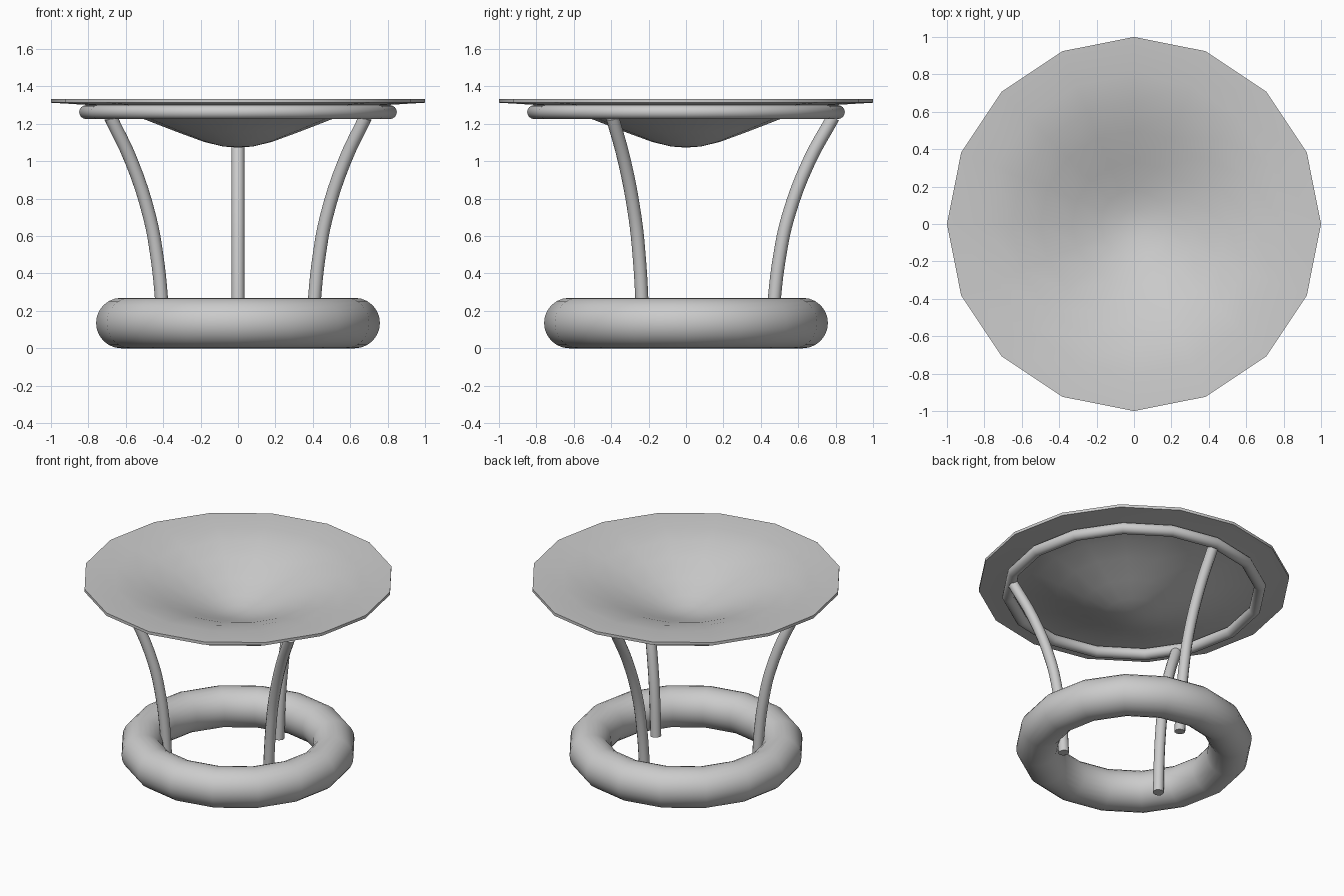
import bpy
import math

if "Cube" in bpy.data.objects:
    bpy.data.objects.remove(bpy.data.objects["Cube"])

SIDES = 16


def ring(name, major, minor, z):
    bpy.ops.mesh.primitive_torus_add(major_segments=SIDES, minor_segments=24,
                                     major_radius=major, minor_radius=minor,
                                     location=(0, 0, z))
    ob = bpy.context.object
    ob.name = name
    bpy.ops.object.shade_smooth()
    return ob


def lathe(name, profile):
    """Spin an (r, z) profile; the first and last points lie on the axis."""
    n = len(profile)
    verts, faces = [(0, 0, profile[0][1]), (0, 0, profile[-1][1])], []
    inner = profile[1:-1]
    m = len(inner)
    for i in range(SIDES):
        a = 2 * math.pi * i / SIDES
        verts += [(r * math.cos(a), r * math.sin(a), z) for r, z in inner]
    for i in range(SIDES):
        p, q = 2 + i * m, 2 + ((i + 1) % SIDES) * m
        faces.append((0, q, p))
        faces += [(p + j, q + j, q + j + 1, p + j + 1) for j in range(m - 1)]
        faces.append((1, p + m - 1, q + m - 1))
    me = bpy.data.meshes.new(name)
    me.from_pydata(verts, [], faces)
    ob = bpy.data.objects.new(name, me)
    bpy.context.collection.objects.link(ob)
    return ob


def select(ob):
    bpy.ops.object.select_all(action='DESELECT')
    ob.select_set(True)
    bpy.context.view_layer.objects.active = ob


def leg(name, angle):
    path = [(0.458, 0.02), (0.473, 0.27), (0.502, 0.5), (0.545, 0.7),
            (0.658, 1.0), (0.787, 1.235)]
    cu = bpy.data.curves.new(name, 'CURVE')
    cu.dimensions = '3D'
    cu.bevel_depth = 0.035
    cu.bevel_resolution = 4
    cu.use_fill_caps = True
    cu.resolution_u = 4
    sp = cu.splines.new('BEZIER')
    sp.bezier_points.add(len(path) - 1)
    for bp, (r, z) in zip(sp.bezier_points, path):
        bp.co = (r * math.cos(angle), r * math.sin(angle), z)
        bp.handle_left_type = bp.handle_right_type = 'AUTO'
    ob = bpy.data.objects.new(name, cu)
    bpy.context.collection.objects.link(ob)
    select(ob)
    bpy.ops.object.convert(target='MESH')
    bpy.ops.object.shade_smooth_by_angle(angle=math.radians(40))


# Thick base ring and thin ring under the dish
ring("base_ring", 0.624, 0.135, 0.135)
ring("support_ring", 0.812, 0.037, 1.263)

# Three curved legs, one at the back and two at the front
for name, deg in (("back_leg", 90), ("front_left_leg", 210), ("front_right_leg", 330)):
    leg(name, math.radians(deg))

# Thin shallow dish top
under = [(0, 1.073), (0.08, 1.079), (0.18, 1.103), (0.33, 1.158), (0.5, 1.224),
         (0.65, 1.272), (0.8, 1.301), (1.0, 1.313)]
upper = [(r, z + 0.02) for r, z in reversed(under)]
dish = lathe("dish_top", under + upper)
select(dish)
bpy.ops.object.shade_smooth_by_angle(angle=math.radians(40))
